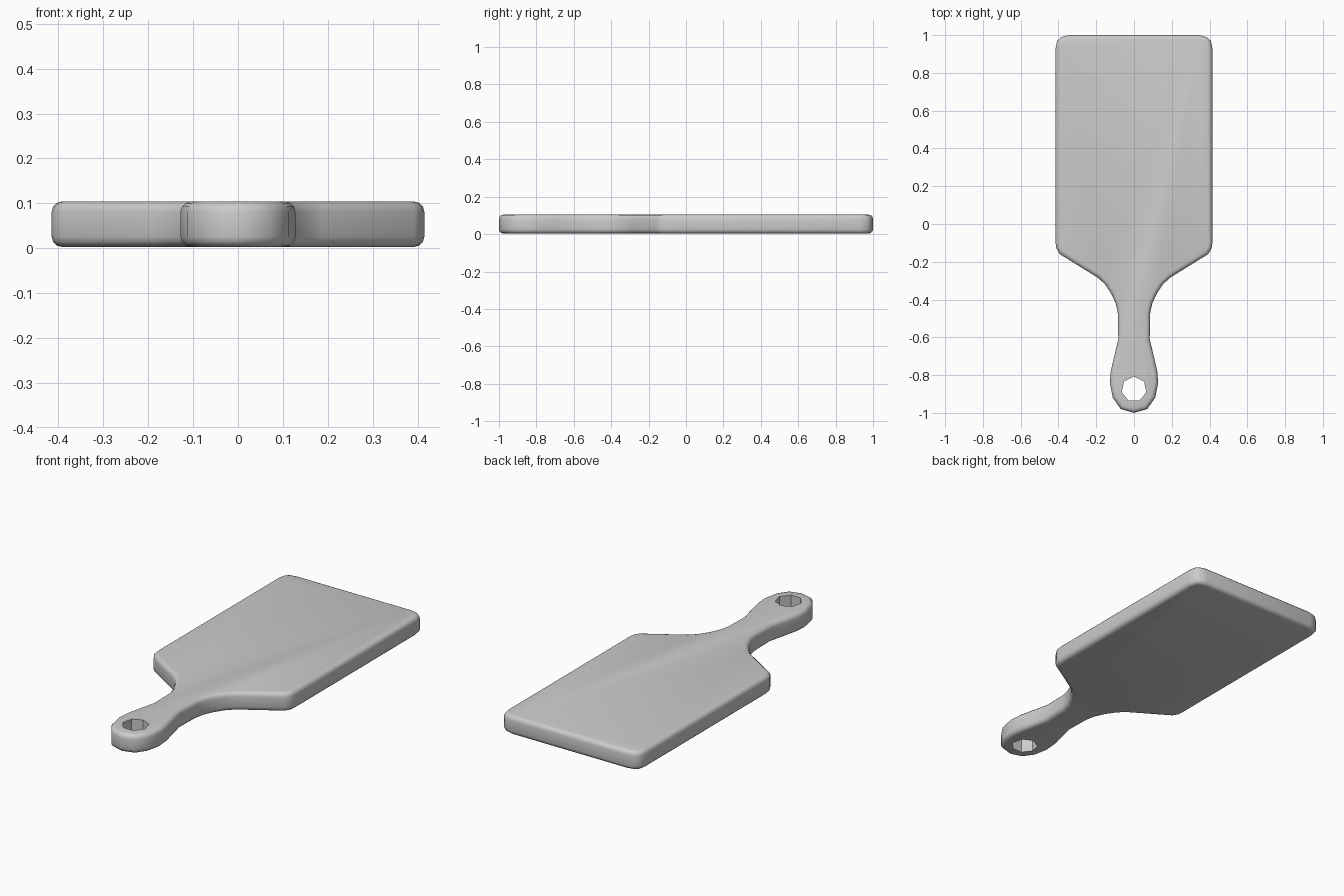
import bpy, bmesh, math

if "Cube" in bpy.data.objects:
    bpy.data.objects.remove(bpy.data.objects["Cube"])

TOP, BOTTOM = 0.104, 0.003

# half outline of blade, neck and grip, from the far end to the handle tip
half = [(0.345, 1.0), (0.385, 0.99), (0.407, 0.97), (0.415, 0.93),
        (0.415, -0.10), (0.411, -0.13), (0.392, -0.16), (0.19, -0.285),
        (0.153, -0.32), (0.12, -0.37), (0.097, -0.42), (0.086, -0.47),
        (0.083, -0.61), (0.105, -0.70), (0.123, -0.78), (0.128, -0.84),
        (0.112, -0.92), (0.07, -0.98), (0.0, -1.0)]
outline = half + [(-x, y) for x, y in reversed(half[:-1])]

# board body: extruded outline with rounded rims
bm = bmesh.new()
face = bm.faces.new([bm.verts.new((x, y, BOTTOM)) for x, y in outline])
ext = bmesh.ops.extrude_face_region(bm, geom=[face])
bmesh.ops.translate(bm, vec=(0, 0, TOP - BOTTOM),
                    verts=[v for v in ext["geom"] if isinstance(v, bmesh.types.BMVert)])
bmesh.ops.recalc_face_normals(bm, faces=bm.faces)
rims = [e for e in bm.edges if abs(e.verts[0].co.z - e.verts[1].co.z) < 1e-5]
bmesh.ops.bevel(bm, geom=rims, offset=0.023, segments=3, profile=0.5, affect='EDGES')
mesh = bpy.data.meshes.new("paddle_board")
bm.to_mesh(mesh)
bm.free()
board = bpy.data.objects.new("paddle_board", mesh)
bpy.context.collection.objects.link(board)

# hanging hole through the grip
bpy.ops.mesh.primitive_cylinder_add(vertices=7, radius=0.067, depth=0.4,
                                    location=(0, -0.875, 0.05))
cutter = bpy.context.object
cutter.name = "hole_cutter"
cutter.hide_render = True
mod = board.modifiers.new("hanging_hole", 'BOOLEAN')
mod.operation = 'DIFFERENCE'
mod.solver = 'EXACT'
mod.object = cutter

bpy.ops.object.select_all(action='DESELECT')
board.select_set(True)
bpy.context.view_layer.objects.active = board
bpy.ops.object.modifier_apply(modifier=mod.name)
bpy.data.objects.remove(cutter)
bpy.ops.object.shade_smooth_by_angle(angle=math.radians(40))
